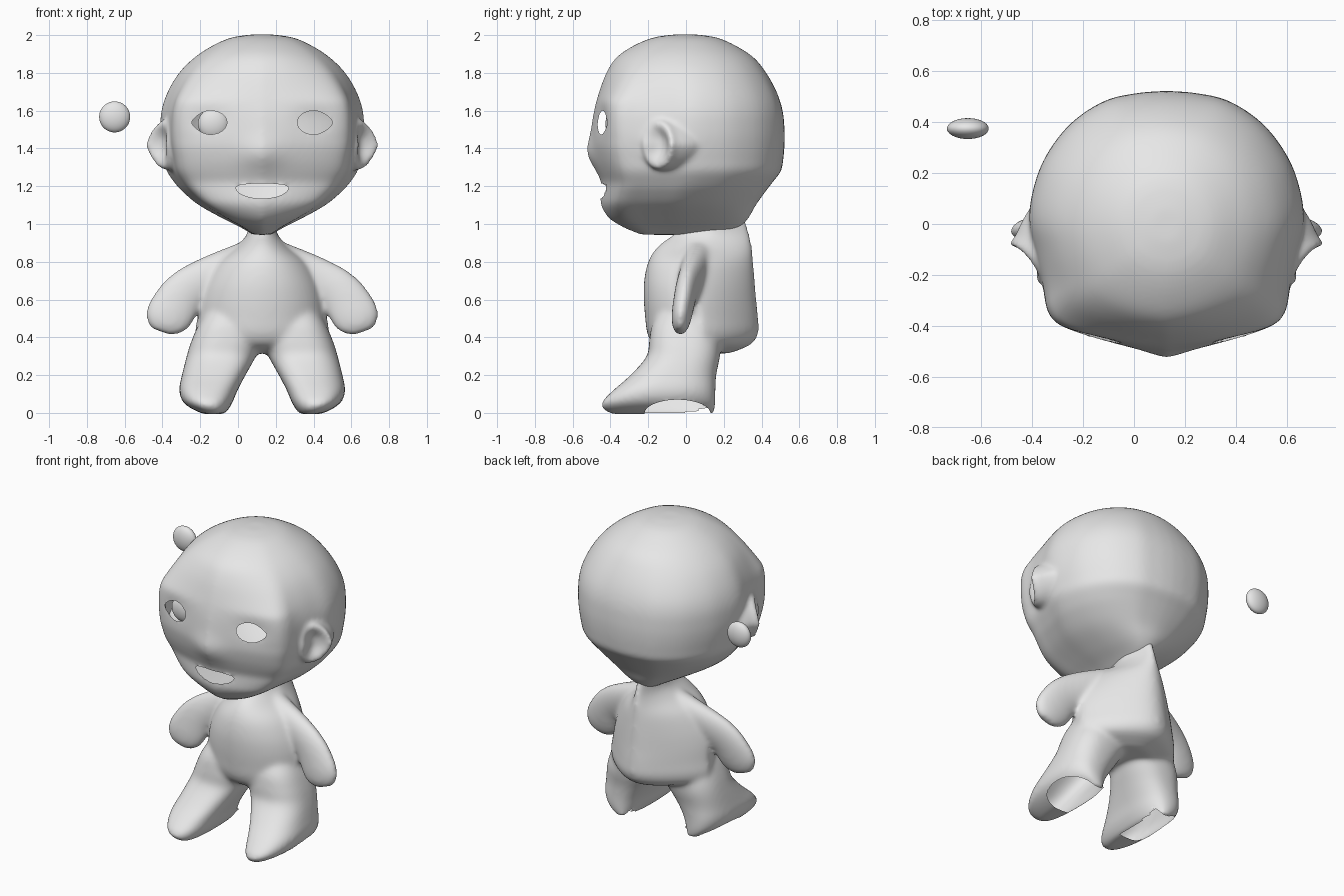
import bpy, bmesh, math
from mathutils import Vector, Matrix

if "Cube" in bpy.data.objects:
    bpy.data.objects.remove(bpy.data.objects["Cube"])

CX = 0.128          # the doll stands slightly right of the loose eyeball

grey = bpy.data.materials.new("plain_grey")
grey.diffuse_color = (0.8, 0.8, 0.8, 1)
grey.use_nodes = True
grey.node_tree.nodes["Principled BSDF"].inputs["Base Color"].default_value = grey.diffuse_color


def smooth(rows, n=5):
    """Catmull-Rom interpolation of rows of numbers."""
    out = []
    for k in range(len(rows) - 1):
        p = [Vector(rows[max(0, min(len(rows) - 1, k + o))]) for o in (-1, 0, 1, 2)]
        for s in range(n):
            t = s / n
            out.append(0.5 * (2 * p[1] + (p[2] - p[0]) * t
                              + (2 * p[0] - 5 * p[1] + 4 * p[2] - p[3]) * t * t
                              + (3 * p[1] - p[0] - 3 * p[2] + p[3]) * t ** 3))
    return out + [Vector(rows[-1])]


def loft(bm, rings):
    loops = [[bm.verts.new(p) for p in r] for r in rings]
    for a, b in zip(loops, loops[1:]):
        for k in range(len(a)):
            m = (k + 1) % len(a)
            bm.faces.new((a[k], a[m], b[m], b[k]))
    bm.faces.new(loops[0])
    bm.faces.new(loops[-1])


def stack(bm, rows, section, side=1, warp=lambda u, v, z: (u, v)):
    """Horizontal sections; row = z, left x, right x, front y, back y."""
    rings = []
    for z, x0, x1, y0, y1 in rows:
        pts = [warp(u, v, z) for u, v in section]
        rings.append([(side * ((x0 + x1) / 2 + u * (x1 - x0) / 2),
                       (y0 + y1) / 2 + v * (y1 - y0) / 2, z) for u, v in pts])
    loft(bm, rings)


def blend(bm, name, iterations):
    """Fuse the lofted pieces into one smooth skin."""
    bmesh.ops.recalc_face_normals(bm, faces=bm.faces)
    me = bpy.data.meshes.new(name)
    bm.to_mesh(me)
    bm.free()
    ob = bpy.data.objects.new(name, me)
    bpy.context.collection.objects.link(ob)
    rm = ob.modifiers.new("fuse", 'REMESH')
    rm.mode = 'VOXEL'
    rm.voxel_size = 0.012
    sm = ob.modifiers.new("soften", 'SMOOTH')
    sm.factor = 0.5
    sm.iterations = iterations
    dg = bpy.context.evaluated_depsgraph_get()
    new = bpy.data.meshes.new_from_object(ob.evaluated_get(dg))
    ob.modifiers.clear()
    ob.data = new
    return ob


def cut(bm, axes, centre, gauge, test):
    """Open a hole where gauge < 1 and snap its rim to the outline."""
    i, j = axes

    def g(co):
        return gauge(co[i] - centre[0], co[j] - centre[1])
    gone = [f for f in bm.faces
            if test(f.calc_center_median()) and g(f.calc_center_median()) < 1]
    rim = {v for f in gone for v in f.verts}
    bmesh.ops.delete(bm, geom=gone, context='FACES')
    for v in rim:
        if v.is_valid and g(v.co) > 0.75:
            s = g(v.co)
            v.co[i] = centre[0] + (v.co[i] - centre[0]) / s
            v.co[j] = centre[1] + (v.co[j] - centre[1]) / s


def finish(ob, bm):
    bm.to_mesh(ob.data)
    bm.free()
    ob.data.materials.clear()
    ob.data.materials.append(grey)
    ob.data.shade_smooth()
    ob.location.x = CX


circle = [(math.sin(a), -math.cos(a)) for a in (2 * math.pi * k / 48 for k in range(48))]

# head: stacked sections with a wedge-shaped face and a round back
half = smooth([(0, -1), (.3, -.945), (.6, -.86), (.79, -.77), (.87, -.66), (.905, -.47),
               (.95, -.25), (1, 0), (.97, .25), (.88, .5), (.7, .75), (.45, .925),
               (.2, .985), (0, 1)], 4)
face_section = [tuple(p) for p in half] + [(-p[0], p[1]) for p in reversed(half[1:-1])]
profile = [(2.003, .06, -.07, .06), (1.985, .17, -.18, .17), (1.94, .27, -.285, .27),
           (1.88, .36, -.37, .36), (1.8, .44, -.422, .425), (1.7, .5, -.46, .48),
           (1.6, .533, -.487, .512), (1.5, .54, -.503, .522), (1.42, .535, -.507, .522),
           (1.34, .52, -.492, .515), (1.28, .505, -.472, .503), (1.22, .465, -.45, .458),
           (1.17, .42, -.452, .42), (1.1, .335, -.452, .37), (1.03, .21, -.408, .33),
           (.98, .11, -.33, .28), (.943, .05, -.24, .2)]


def shape_head(u, v, z):
    """Flatter brow at mid height, rounder crown above."""
    f = max(0, 1 - abs(z - 1.65) / .2) * .1
    crown = max(0, min(1, (z - 1.65) / .25))
    if v < -.6:
        v *= 1 + f * abs(u)
    r = math.hypot(u, v)
    k = 1 + (1 / r - 1) * crown * .8
    return u * k, v * k


bm = bmesh.new()
stack(bm, [(z, -w, w, f, b) for z, w, f, b in smooth(profile)], face_section, warp=shape_head)

# ears: dished ellipsoids turned to the front, running back into the head
for side in (1, -1):
    ear = bmesh.ops.create_uvsphere(bm, u_segments=40, v_segments=24, radius=1)["verts"]
    turn = Matrix.Rotation(math.radians(-36), 3, 'Z')
    for v in ear:
        u, y, z = v.co
        back = max(0, -u)
        if u > 0:
            u *= 1 - 1.25 * u * u
        p = turn @ Vector((u * .1, y * .105, z * .135))
        p.y += .16 * back
        p.x += .3 * min(0, p.z) - .3 * max(0, p.z)
        v.co = (side * (.537 + p.x), -.135 + p.y, 1.42 + p.z)
head = blend(bm, "head", 14)

# small nose, shallow eye sockets, then eye and mouth openings
bm = bmesh.new()
bm.from_mesh(head.data)
for v in bm.verts:
    x, y, z = v.co
    if y < -.2:
        v.co.y -= .022 * math.exp(-(x / .11) ** 2 - ((z - 1.37) / .08) ** 2)
        v.co.y += .012 * math.exp(-((abs(x) - .28) / .1) ** 2 - ((z - 1.55) / .07) ** 2)
for side in (1, -1):
    def eye_shape(dx, dz):
        p = 1.5 if dx * side > 0 else 2.1
        h = .062 if dz > 0 else .064
        return (abs(dx / .093) ** p + abs(dz / h) ** p) ** (1 / p)
    cut(bm, (0, 2), (side * .28, 1.538), eye_shape, lambda c: c.y < -.2)
cut(bm, (0, 2), (0, 1.195),
    lambda dx, dz: math.hypot(dx / .14, dz / (.02 if dz > 0 else .06)),
    lambda c: c.y < -.2)
finish(head, bm)

# torso and neck, narrower toward the back
bm = bmesh.new()
torso = [(1.04, .07, .03, .31), (.95, .08, -.06, .337), (.88, .14, -.15, .35),
         (.8, .24, -.2, .356), (.7, .3, -.222, .364), (.6, .332, -.224, .372),
         (.5, .345, -.216, .382), (.42, .355, -.205, .382), (.36, .33, -.17, .34),
         (.315, .2, -.08, .23)]
stack(bm, [(z, -w, w, f, b) for z, w, f, b in smooth(torso)], circle,
      warp=lambda u, v, z: (u * (1 - .42 * max(0, v)), v))

# arms and legs on both sides
arm = [(.06, .07, .84, .08, .09), (.28, .03, .72, .11, .07), (.41, 0, .635, .12, .06),
       (.485, -.02, .53, .127, .055), (.517, -.028, .468, .107, .045),
       (.532, -.03, .428, .06, .025)]
leg = [(.6, .06, .25, -.1, .12), (.48, .02, .33, -.175, .16), (.38, .006, .375, -.195, .18),
       (.3, .033, .4, -.208, .18),
       (.2, .088, .425, -.294, .16), (.12, .13, .44, -.385, .156),
       (.06, .155, .42, -.443, .156), (.02, .178, .37, -.44, .154), (-.007, .2, .31, -.39, .152)]
boxy = [(math.copysign(abs(u) ** .8, u), math.copysign(abs(v) ** .8, v)) for u, v in circle]
for side in (1, -1):
    rows = smooth(arm)
    rings = []
    for k, (x, y, z, a, b) in enumerate(rows):
        q, p = rows[min(k + 1, len(rows) - 1)], rows[max(k - 1, 0)]
        d = Vector((q[0] - p[0], q[2] - p[2])).normalized()
        rings.append([(side * (x - d.y * a * u), y + b * v, z + d.x * a * u)
                      for u, v in circle])
    loft(bm, rings)
    stack(bm, smooth(leg), boxy, side)
body = blend(bm, "body", 20)

# arched openings under both soles, inner walls kept
bm = bmesh.new()
bm.from_mesh(body.data)
cut(bm, (1, 2), (-.045, -.005), lambda dy, dz: math.hypot(dy / .175, dz / .075),
    lambda c: c.z < .1 and abs(c.x) > .2)
finish(body, bm)

# flattened eyeballs: one in the socket, one loose behind the head
for name, place in (("socket_eyeball", (-.13, -.385, 1.53)), ("loose_eyeball", (-.653, .375, 1.567))):
    bpy.ops.mesh.primitive_uv_sphere_add(segments=40, ring_count=24, radius=1, location=place)
    eye = bpy.context.object
    eye.name = name
    eye.scale = (.082, .041, .082)
    eye.data.materials.append(grey)
    eye.data.shade_smooth()
